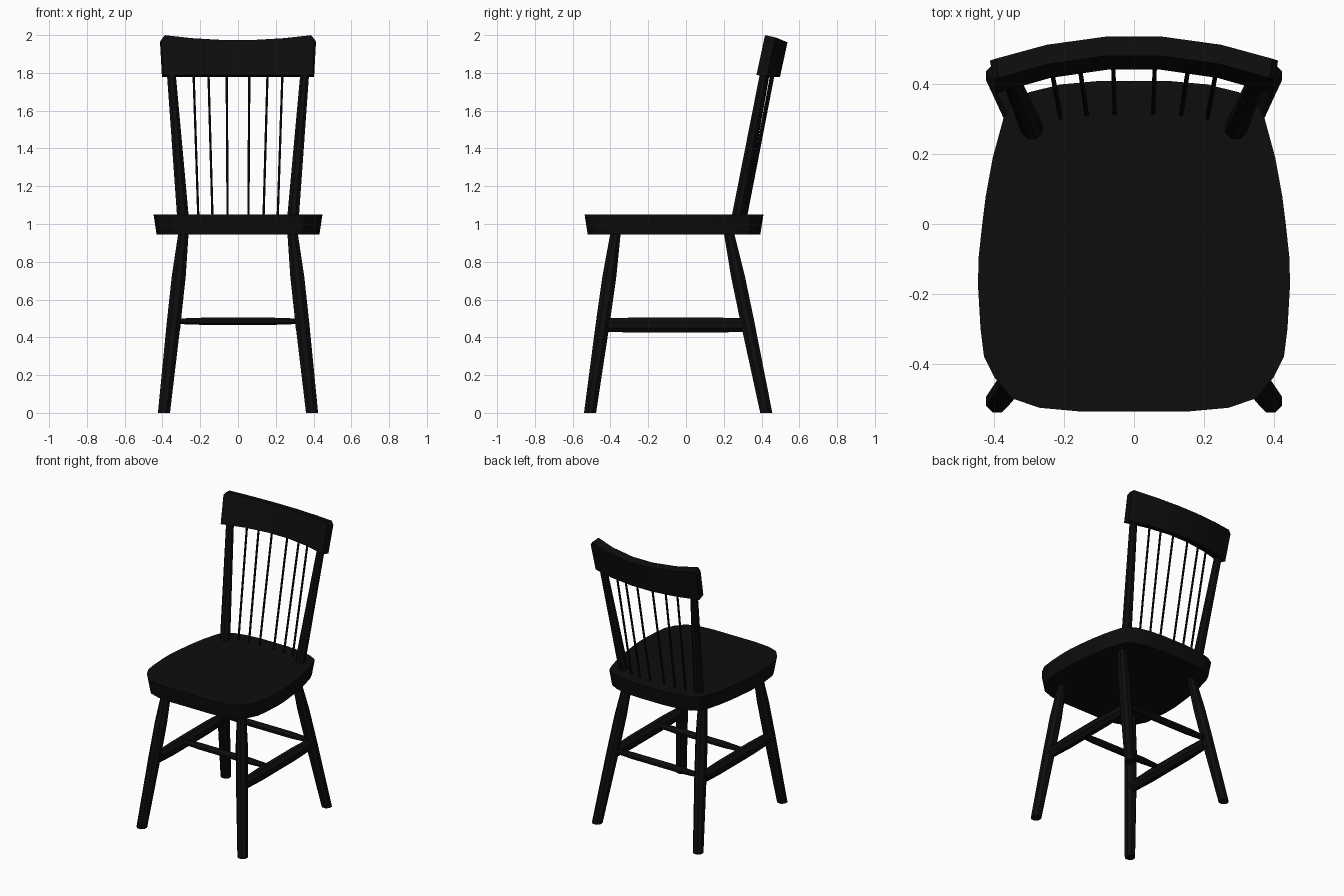
import bpy, bmesh, math
from mathutils import Vector

cube = bpy.data.objects.get("Cube")
if cube:
    bpy.data.objects.remove(cube)

black = bpy.data.materials.new("black paint")
black.use_nodes = True
COLOUR = (0.004, 0.004, 0.004, 1)
black.diffuse_color = COLOUR
black.node_tree.nodes["Principled BSDF"].inputs["Base Color"].default_value = COLOUR


def loft(name, rings):
    """Skin a closed solid through rings of equal point count."""
    bm = bmesh.new()
    rows = [[bm.verts.new(p) for p in ring] for ring in rings]
    n = len(rows[0])
    for a, b in zip(rows, rows[1:]):
        for i in range(n):
            j = (i + 1) % n
            bm.faces.new((a[i], a[j], b[j], b[i]))
    bm.faces.new(rows[0][::-1])
    bm.faces.new(rows[-1])
    bmesh.ops.recalc_face_normals(bm, faces=bm.faces)
    mesh = bpy.data.meshes.new(name)
    bm.to_mesh(mesh)
    bm.free()
    mesh.materials.append(black)
    ob = bpy.data.objects.new(name, mesh)
    bpy.context.collection.objects.link(ob)
    bpy.context.view_layer.objects.active = ob
    ob.select_set(True)
    bpy.ops.object.shade_smooth_by_angle(angle=math.radians(30))
    ob.select_set(False)
    return ob


def turned(name, start, end, stations, u, v, sides=8):
    """Rod from start to end; stations are (fraction, radius along u, radius along v)."""
    start, end, u, v = map(Vector, (start, end, u, v))
    angles = [math.tau * (i + 0.5) / sides for i in range(sides)]
    k = 1 / math.cos(math.pi / sides)  # radii measured to the flats
    loft(name, [[start.lerp(end, t) + k * (u * ru * math.cos(a) + v * rv * math.sin(a))
                 for a in angles] for t, ru, rv in stations])


X, Y, Z = (1, 0, 0), (0, 1, 0), (0, 0, 1)

# Seat: rounded outline, undercut towards the bottom
half = [(0.16, -0.537), (0.27, -0.527), (0.35, -0.5), (0.4, -0.44), (0.43, -0.38),
        (0.44, -0.3), (0.447, -0.18), (0.446, -0.1), (0.435, 0), (0.425, 0.08),
        (0.405, 0.19), (0.375, 0.3), (0.355, 0.345), (0.3, 0.378), (0.21, 0.4), (0.1, 0.41)]
outline = half + [(-x, y) for x, y in reversed(half)]
loft("seat", [[(x * s, (y + 0.065) * s - 0.065, z) for x, y in outline]
              for s, z in ((0.965, 0.945), (1, 1.05))])

leg_shape = [(0, 0.032, 0.032), (0.5, 0.037, 0.037), (0.75, 0.037, 0.037), (1, 0.027, 0.027)]
post_shape = [(0, 0.031, 0.031), (1, 0.023, 0.024)]
side_shape = [(0, 0.024, 0.036), (0.25, 0.036, 0.04), (0.75, 0.036, 0.04), (1, 0.024, 0.036)]
cross_shape = [(0, 0.018, 0.014), (0.22, 0.028, 0.019), (0.78, 0.028, 0.019), (1, 0.018, 0.014)]
spindle_shape = [(0, 0.006, 0.006), (1, 0.006, 0.006)]

for s, side in ((1, "left"), (-1, "right")):
    # Splayed legs
    turned(f"front_leg_{side}", (s * 0.392, -0.508, 0), (s * 0.288, -0.372, 0.96), leg_shape, X, Y)
    turned(f"back_leg_{side}", (s * 0.392, 0.425, 0), (s * 0.288, 0.226, 0.96), leg_shape, X, Y)
    # Side stretcher
    turned(f"side_stretcher_{side}", (s * 0.34, -0.435, 0.465), (s * 0.34, 0.325, 0.465),
           side_shape, X, Z)
    # Back post
    turned(f"back_post_{side}", (s * 0.291, 0.271, 1.03), (s * 0.355, 0.42, 1.82), post_shape, X, Y)
    # Thin spindles
    for i, (x0, y0, x1, y1) in enumerate(((0.055, 0.315, 0.06, 0.468),
                                          (0.135, 0.312, 0.157, 0.458),
                                          (0.21, 0.302, 0.236, 0.44))):
        turned(f"spindle_{side}_{i + 1}", (s * x0, y0, 1.03), (s * x1, y1, 1.82),
               spindle_shape, X, Y, 6)

# Cross stretchers
for name, y in (("middle_stretcher", -0.15), ("back_stretcher", 0.322)):
    turned(name, (-0.335, y, 0.485), (0.335, y, 0.485), cross_shape, Y, Z)

# Top rail: curved and leaning back, higher at the rounded ends
rail = []
for x in (-0.413, -0.397, -0.25, -0.08, 0.08, 0.25, 0.397, 0.413):
    end = abs(x) > 0.4
    bow = 0.42 * x * x
    top = 1.973 + 0.17 * x * x - (0.025 if end else 0)
    rail.append([(x * 0.96, 0.445 - bow, 1.79), (x * 0.975, 0.5 - bow, 1.777),
                 (x, 0.54 - bow, top - 0.012), (x * 0.975, 0.485 - bow, top)])
loft("top_rail", rail)
